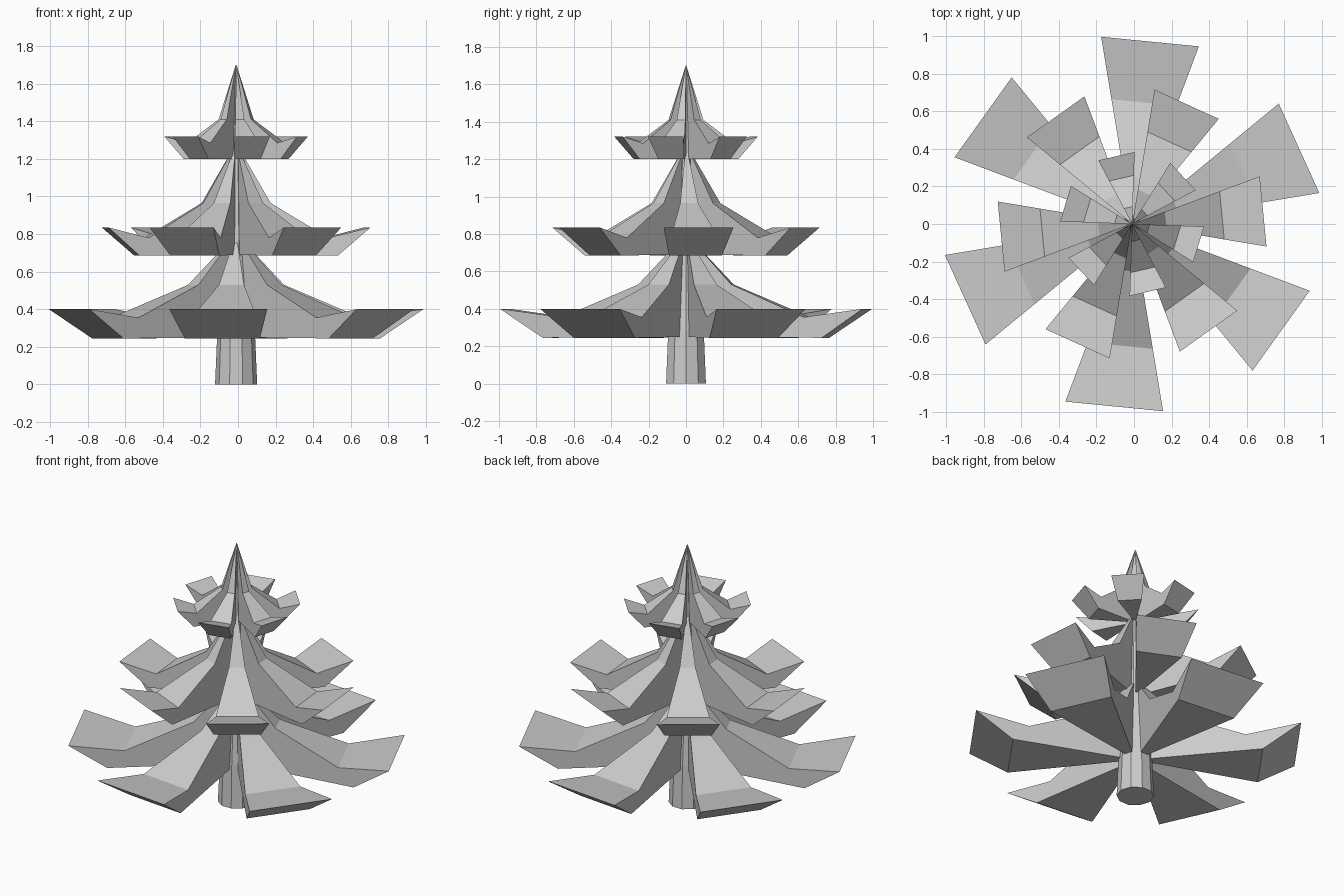
import bpy, bmesh, math

if "Cube" in bpy.data.objects:
    bpy.data.objects.remove(bpy.data.objects["Cube"])

grey = bpy.data.materials.new("plain grey")
grey.diffuse_color = (0.6, 0.6, 0.6, 1)
grey.use_nodes = True
grey.node_tree.nodes["Principled BSDF"].inputs["Base Color"].default_value = grey.diffuse_color
CX = -0.01   # trunk axis
SPREAD = 0.268  # half width of a branch per unit of radius


def finish(name, bm):
    bmesh.ops.remove_doubles(bm, verts=bm.verts, dist=0.0005)
    bmesh.ops.recalc_face_normals(bm, faces=bm.faces)
    me = bpy.data.meshes.new(name)
    bm.to_mesh(me)
    bm.free()
    me.materials.append(grey)
    ob = bpy.data.objects.new(name, me)
    ob.location.x = CX
    bpy.context.collection.objects.link(ob)


def branch_tier(name, profile, start):
    """Six wedge branches: a side profile (radius, height) fanned out from the axis."""
    bm = bmesh.new()
    for k in range(6):
        a = math.radians(start + 60 * k)
        c, s = math.cos(a), math.sin(a)
        sides = []
        for sign in (-1, 1):
            sides.append([bm.verts.new((r * c - sign * r * SPREAD * s,
                                        r * s + sign * r * SPREAD * c, z))
                          for r, z in profile])
        n = len(profile)
        left, right = sides
        bm.faces.new(left)
        bm.faces.new(right[::-1])
        for i in range(n - 1):
            bm.faces.new((left[i], left[i + 1], right[i + 1], right[i]))
    # the inner ends meet on the axis; join their doubled points per tier
    finish(name, bm)


# Profiles run: apex, shoulder, droop, raised tip, underside corner, underside centre
branch_tier("lower_branches",
            [(0.002, 0.80), (0.25, 0.53), (0.65, 0.355), (0.975, 0.40), (0.75, 0.245), (0.002, 0.25)], 24.4)
branch_tier("middle_branches",
            [(0.002, 1.28), (0.18, 0.965), (0.48, 0.78), (0.70, 0.835), (0.53, 0.685), (0.002, 0.69)], 5.5)
branch_tier("upper_branches",
            [(0.002, 1.70), (0.09, 1.41), (0.25, 1.285), (0.37, 1.32), (0.27, 1.20), (0.002, 1.20)], 43)

# Trunk: ten-sided, tapering up into the crown
bm = bmesh.new()
rings = []
SIDES = 10
for r, z in [(0.112, 0), (0.10, 0.28), (0.05, 0.72), (0.03, 1.25), (0.004, 1.68)]:
    rings.append([bm.verts.new((r * math.cos(2 * math.pi * i / SIDES),
                                r * math.sin(2 * math.pi * i / SIDES), z)) for i in range(SIDES)])
for lo, hi in zip(rings, rings[1:]):
    for i in range(SIDES):
        j = (i + 1) % SIDES
        bm.faces.new((lo[i], lo[j], hi[j], hi[i]))
bm.faces.new(rings[0][::-1])
bm.faces.new(rings[-1])
finish("trunk", bm)
